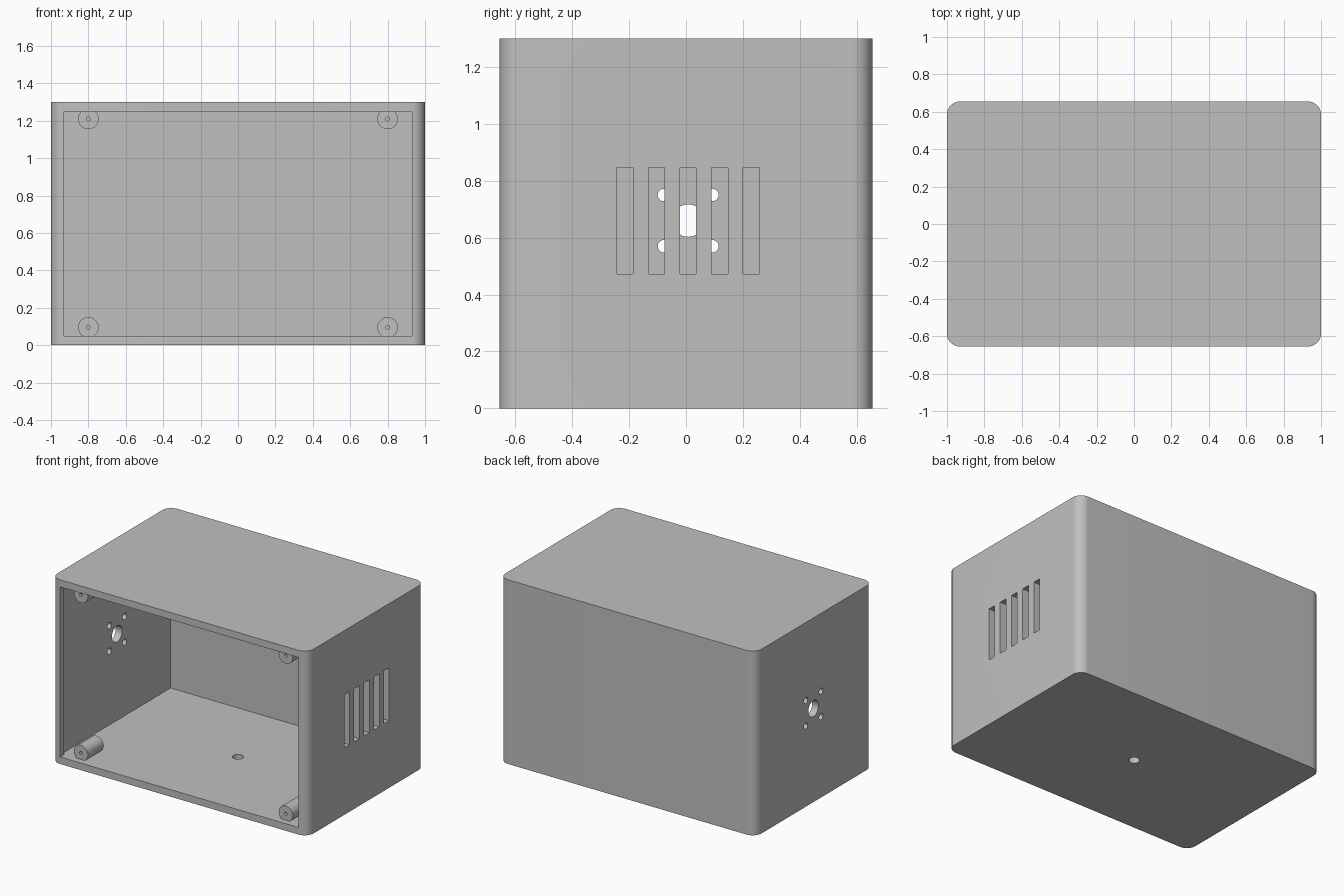
import bpy
import bmesh
import math
from mathutils import Matrix, Vector

cube = bpy.data.objects.get("Cube")
if cube:
    bpy.data.objects.remove(cube, do_unlink=True)

grey = bpy.data.materials.new("plain grey")
grey.use_nodes = True
grey.diffuse_color = (0.527, 0.527, 0.527, 1)
grey.node_tree.nodes["Principled BSDF"].inputs["Base Color"].default_value = grey.diffuse_color

W, D, H = 1.0, 0.655, 1.3      # half width, half depth, height
WALL, LIP, LIP_DEPTH = 0.05, 0.07, 0.045
VENT_Y, VENT_Z = 0.0075, 0.66


def finish(name, bm):
    bmesh.ops.recalc_face_normals(bm, faces=bm.faces)
    mesh = bpy.data.meshes.new(name)
    bm.to_mesh(mesh)
    bm.free()
    mesh.materials.append(grey)
    obj = bpy.data.objects.new(name, mesh)
    bpy.context.collection.objects.link(obj)
    return obj


def box(name, centre, size, corner=0):
    bm = bmesh.new()
    bmesh.ops.create_cube(bm, size=1, matrix=Matrix.Translation(centre) @ Matrix.Diagonal((*size, 1)))
    if corner:
        upright = [e for e in bm.edges if abs(e.verts[0].co.z - e.verts[1].co.z) > 0.1]
        bmesh.ops.bevel(bm, geom=upright, offset=corner, segments=12, profile=0.5, affect='EDGES')
    return finish(name, bm)


def cylinder(name, centre, radius, length, axis, sides=40):
    bm = bmesh.new()
    turn = Vector((0, 0, 1)).rotation_difference(Vector(axis)).to_matrix().to_4x4()
    bmesh.ops.create_cone(bm, cap_ends=True, segments=sides, radius1=radius, radius2=radius,
                          depth=length, matrix=Matrix.Translation(centre) @ turn)
    return finish(name, bm)


def prism(name, outline, bottom, top):
    bm = bmesh.new()
    face = bm.faces.new([bm.verts.new((x, y, bottom)) for x, y in outline])
    extruded = bmesh.ops.extrude_face_region(bm, geom=[face])
    moved = [g for g in extruded["geom"] if isinstance(g, bmesh.types.BMVert)]
    bmesh.ops.translate(bm, verts=moved, vec=(0, 0, top - bottom))
    return finish(name, bm)


def cut(target, cutter):
    cutter.hide_render = True
    mod = target.modifiers.new("cut", 'BOOLEAN')
    mod.operation = 'DIFFERENCE'
    mod.solver = 'EXACT'
    mod.object = cutter
    bpy.context.view_layer.objects.active = target
    bpy.ops.object.modifier_apply(modifier=mod.name)
    bpy.data.objects.remove(cutter, do_unlink=True)


def smooth(obj):
    bpy.ops.object.select_all(action='DESELECT')
    obj.select_set(True)
    bpy.context.view_layer.objects.active = obj
    bpy.ops.object.shade_smooth_by_angle(angle=math.radians(30))


# Outer case with rounded upright corners
case = box("case", (0, 0, H / 2), (2 * W, 2 * D, H), corner=0.07)

# Cavity, narrower at the front so that a lip is left on each side
half = [(W - LIP, -D - 0.1), (W - LIP, LIP_DEPTH - D), (W - WALL, LIP_DEPTH - D), (W - WALL, D - WALL)]
outline = half + [(-x, y) for x, y in reversed(half)]
cut(case, prism("cavity_cutter", outline, WALL, H - WALL))

# Ventilation slots in the left wall
for i in range(-2, 3):
    cut(case, box("slot_cutter", (W, VENT_Y + 0.111 * i, VENT_Z), (0.2, 0.057, 0.374)))

# Round opening with four screw holes in the right wall
cut(case, cylinder("opening_cutter", (-W, VENT_Y, VENT_Z), 0.057, 0.2, (1, 0, 0)))
for sy in (-1, 1):
    for sz in (-1, 1):
        centre = (-W, VENT_Y + 0.085 * sy, VENT_Z + 0.09 * sz)
        cut(case, cylinder("screw_hole_cutter", centre, 0.022, 0.2, (1, 0, 0), 24))

# Hole through the floor
cut(case, cylinder("floor_hole_cutter", (0, 0, 0), 0.036, 0.2, (0, 0, 1)))
smooth(case)

# Lid posts in the four corners, each with a pilot hole
POST = 0.175
front = LIP_DEPTH - D
for side, x in (("left", 0.8), ("right", -0.8)):
    for level, z in (("lower", 0.095), ("upper", H - 0.09)):
        post = cylinder(f"{level}_{side}_post", (x, front + POST / 2, z), 0.055, POST, (0, 1, 0))
        cut(post, cylinder("pilot_cutter", (x, front, z), 0.011, 0.24, (0, 1, 0), 16))
        smooth(post)
